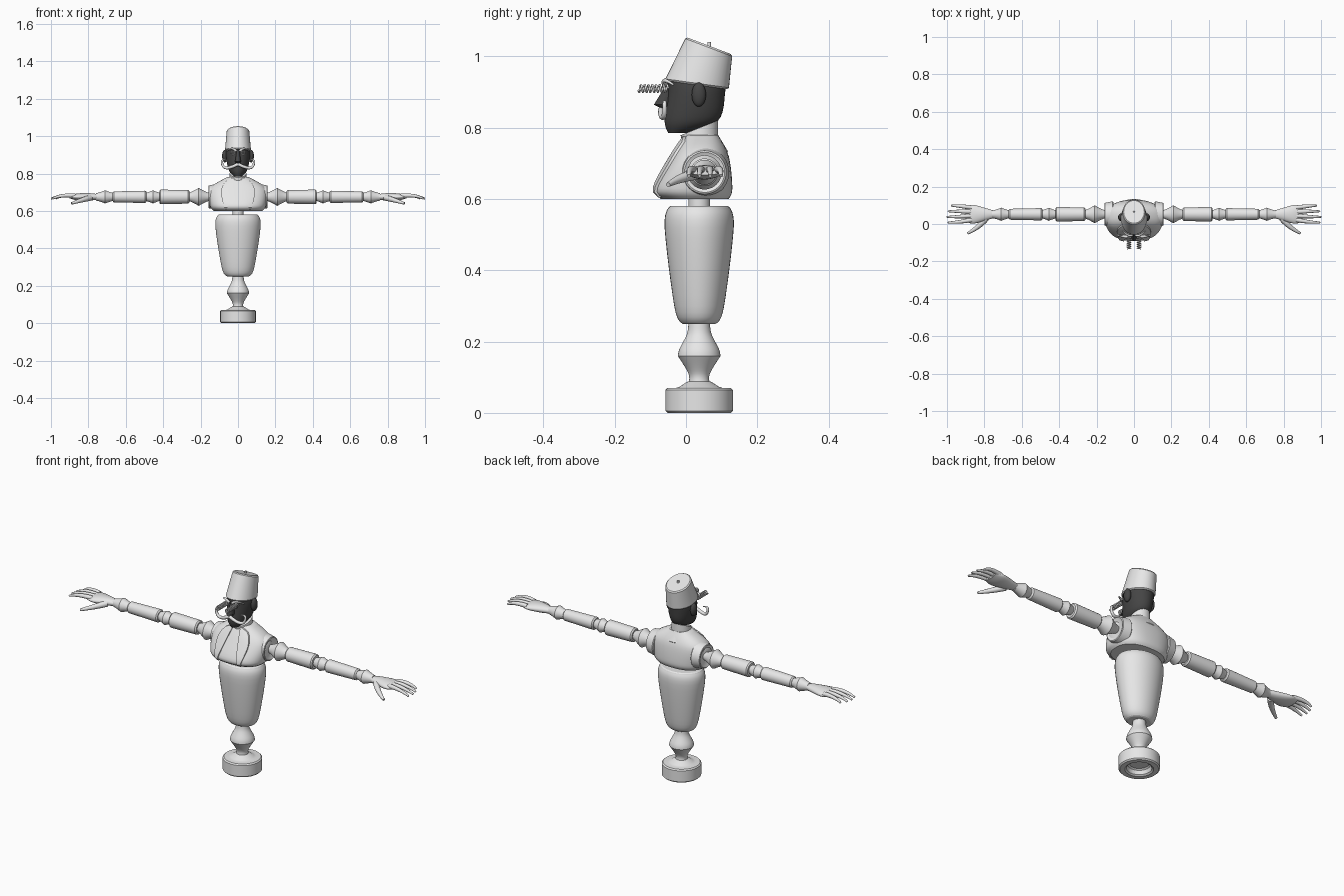
import bpy, bmesh, math

if "Cube" in bpy.data.objects:
    bpy.data.objects.remove(bpy.data.objects["Cube"])


def material(name, value):
    mat = bpy.data.materials.new(name)
    mat.use_nodes = True
    colour = (value, value, value, 1)
    mat.diffuse_color = colour
    mat.node_tree.nodes["Principled BSDF"].inputs["Base Color"].default_value = colour
    return mat


LIGHT = material("light grey", .8)
DARK = material("dark face", .06)
BODY_Y, ARM_Y, ARM_Z = .037, .052, .675


def finish(obj, mat, mirror, bevel=0):
    if obj.name not in bpy.context.collection.objects:
        bpy.context.collection.objects.link(obj)
    obj.data.materials.append(mat)
    if bevel:
        obj.modifiers.new("Rounded edges", "BEVEL").width = bevel
    if mirror:
        obj.modifiers.new("Mirror", "MIRROR")


def loft(name, rings, mat=LIGHT, mirror=False, bevel=0):
    """Skin a row of equal closed rings and cap both ends."""
    bm = bmesh.new()
    rows = [[bm.verts.new(point) for point in ring] for ring in rings]
    for low, high in zip(rows, rows[1:]):
        for i in range(len(low)):
            bm.faces.new((low[i - 1], low[i], high[i], high[i - 1]))
    bm.faces.new(rows[0])
    bm.faces.new(rows[-1])
    bmesh.ops.recalc_face_normals(bm, faces=bm.faces)
    mesh = bpy.data.meshes.new(name)
    bm.to_mesh(mesh)
    bm.free()
    mesh.shade_smooth()
    mesh.set_sharp_from_angle(angle=math.radians(40))
    finish(bpy.data.objects.new(name, mesh), mat, mirror, bevel)


def smooth(rows, steps=6):
    """Catmull-Rom curve through rows of values."""
    rows = [rows[0], *rows, rows[-1]]
    result = []
    for before, start, end, after in zip(rows, rows[1:], rows[2:], rows[3:]):
        for k in range(steps):
            t = k / steps
            result.append([q + t * (r - p) / 2 + t * t * (p - 2.5 * q + 2 * r - s / 2)
                           + t ** 3 * (1.5 * (q - r) + (s - p) / 2)
                           for p, q, r, s in zip(before, start, end, after)])
    return result + [rows[-1]]


def angles(count=40):
    return [math.tau * i / count for i in range(count)]


def oval(z, half_width, front, back, slope=0, power=2):
    """Superellipse across the body; slope lifts it towards the back."""
    middle, depth = (front + back) / 2, (back - front) / 2
    ring = []
    for a in angles():
        x, y = [math.copysign(abs(v) ** (2 / power), v) for v in (math.cos(a), math.sin(a))]
        ring.append((x * half_width, middle + y * depth, z + slope * y * depth))
    return ring


def lathe(name, profile, stretch=1, bevel=0):
    loft(name, [oval(z, r * stretch, BODY_Y - r, BODY_Y + r) for r, z in profile], bevel=bevel)


def arm_part(name, rows, bevel=0):
    """Pair of parts along the arms: x, depth radius, optional height radius."""
    rings = []
    for x, depth, *height in rows:
        rise = height[0] if height else depth
        rings.append([(x, ARM_Y + depth * math.cos(a), ARM_Z + rise * math.sin(a)) for a in angles()])
    loft(name, rings, mirror=True, bevel=bevel)


def tube(name, points, radius, end=1, resolution=8):
    """Mirrored round tube that thins towards its end."""
    curve = bpy.data.curves.new(name, "CURVE")
    curve.dimensions = "3D"
    curve.bevel_depth, curve.bevel_resolution, curve.use_fill_caps = radius, 3, True
    spline = curve.splines.new("NURBS")
    spline.points.add(len(points) - 1)
    for i, (target, point) in enumerate(zip(spline.points, points)):
        target.co = (*point, 1)
        target.radius = 1 - (1 - end) * (i / (len(points) - 1)) ** 2
    spline.order_u, spline.use_endpoint_u, spline.resolution_u = 3, True, resolution
    finish(bpy.data.objects.new(name, curve), LIGHT, True)


# Pedestal, hollow underneath, and turned post
lathe("base", [(.05, .03), (.06, 0), (.095, 0), (.095, .07), (.06, .07), (.03, .09)], bevel=.006)
lathe("post_foot", smooth([(.03, .08), (.03, .11), (.06, .16)]))
lathe("post_bulb", smooth([(.06, .16), (.055, .18), (.035, .22), (.03, .25)]))

# Oval lower body and waist
lathe("lower_body", smooth([(.05, .25), (.07, .3), (.097, .52), (.085, .58)]), stretch=1.25, bevel=.01)
lathe("waist", [(.03, .57), (.03, .61)])

# Chest: height, half width, front, back
CHEST = smooth([(.6, .13, -.07, .12), (.63, .15, -.09, .13), (.72, .15, -.04, .12), (.78, .06, 0, .09)])
FULLNESS = 2.4
loft("chest", [oval(*row, power=FULLNESS) for row in CHEST])


def chest_front(x, z):
    for low, high in zip(CHEST, CHEST[1:]):
        if z <= high[0]:
            t = (z - low[0]) / (high[0] - low[0])
            width, front, back = [a + (b - a) * t for a, b in zip(low[1:], high[1:])]
            bulge = max(0, 1 - abs(x / width) ** FULLNESS) ** (1 / FULLNESS)
            return (front + back) / 2 - (back - front) / 2 * bulge


# Coat lapels follow the chest, flaring at the notch
lapel_rings = []
for k in range(13):
    t = k / 12
    z, inner = .775 - .17 * t, .02 + .04 * t
    width = .01 + .045 * math.sin(math.pi * t ** .6)
    edge = [inner + width * step / 4 for step in range(5)]
    outside = [(x, chest_front(x, z) - .008, z) for x in edge]
    inside = [(x, chest_front(x, z) + .006, z) for x in reversed(edge)]
    lapel_rings.append(outside + inside)
loft("lapels", lapel_rings, mirror=True)

# Coat collar and neck
loft("coat_collar", [oval(.73, .09, 0, .12), oval(.78, .05, 0, .09)], bevel=.005)
loft("neck", [oval(.75, .05, -.01, .09), oval(.8, .045, -.015, .09, slope=.4)])

# Armholes and limbs
arm_part("sleeve_opening", [(.11, .07), (.16, .06), (.15, .04)], bevel=.004)
arm_part("upper_arm", [(.26, .036), (.42, .039)], bevel=.006)
arm_part("forearm", [(.49, .033), (.67, .029)], bevel=.006)

# Spindle joints swell in the middle
for name, start, end, radius in [("shoulder_joint", .15, .27, .048), ("elbow_joint", .41, .5, .035),
                                 ("wrist_joint", .66, .76, .035)]:
    spindle = []
    for k in range(13):
        t = k / 12
        swell = (1 - abs(2 * t - 1)) ** 1.3
        spindle.append((start + (end - start) * t, .02 + (radius - .02) * swell))
    arm_part(name, spindle)

# Hands: flat palm, fanned fingers, thumb forward
arm_part("palm", smooth([(.75, .02, .015), (.8, .035, .02), (.86, .05, .018), (.9, .04, .008)]))
for i, name in enumerate(["little_finger", "ring_finger", "middle_finger", "index_finger"]):
    root, spread = .088 - .022 * i, .098 - .03 * i
    tip = 1 - .006 * (i - 2) ** 2
    tube(name, [(.87, root, .68), (.94, spread, .69), (tip, spread, .665)], .012, end=.4)
tube("thumb", [(.79, .03, .67), (.83, -.02, .66), (.89, -.05, .64)], .016, end=.4)

# Head and nose
HEAD = smooth([(.785, .02, -.05, 0), (.82, .05, -.06, .09), (.9, .065, -.05, .11), (.95, .06, -.05, .11)])
loft("head", [oval(*row) for row in HEAD], DARK)
loft("nose", [oval(.85, .01, -.06, -.03), oval(.865, .016, -.09, -.03), oval(.93, .006, -.05, -.03)], DARK, bevel=.003)

# Ears
bpy.ops.mesh.primitive_uv_sphere_add(location=(.07, .036, .893), scale=(.015, .02, .034))
bpy.ops.object.transform_apply(location=True, scale=True)
bpy.ops.object.shade_smooth()
ears = bpy.context.object
ears.name = "ears"
finish(ears, DARK, True)

# Eyes on springs
turns = 8
coil = []
for turn in range(turns):
    for k, a in enumerate(angles(12)):
        y = -.05 - .084 * (turn + k / 12) / turns
        coil.append((.027 + .01 * math.cos(a), y, .91 + .01 * math.sin(a)))
tube("eye_springs", coil, .003, resolution=2)

# Eyebrows and handlebar moustache
tube("eyebrows", [(.01, -.06, .92), (.03, -.07, .945), (.06, -.035, .92)], .007, end=.4)
tube("moustache", [(0, -.07, .85), (.04, -.07, .83), (.08, -.06, .83), (.09, -.06, .88), (.06, -.06, .87)], .009, end=.3)

# Hat tilted back, with a small button on its flat top
loft("hat", [oval(.92, .07, -.06, .12, slope=-.14), oval(1.03, .06, 0, .13, slope=-.38)], bevel=.005)
loft("hat_button", [oval(1.02, .006, .06, .07), oval(1.04, .005, .06, .07)])
